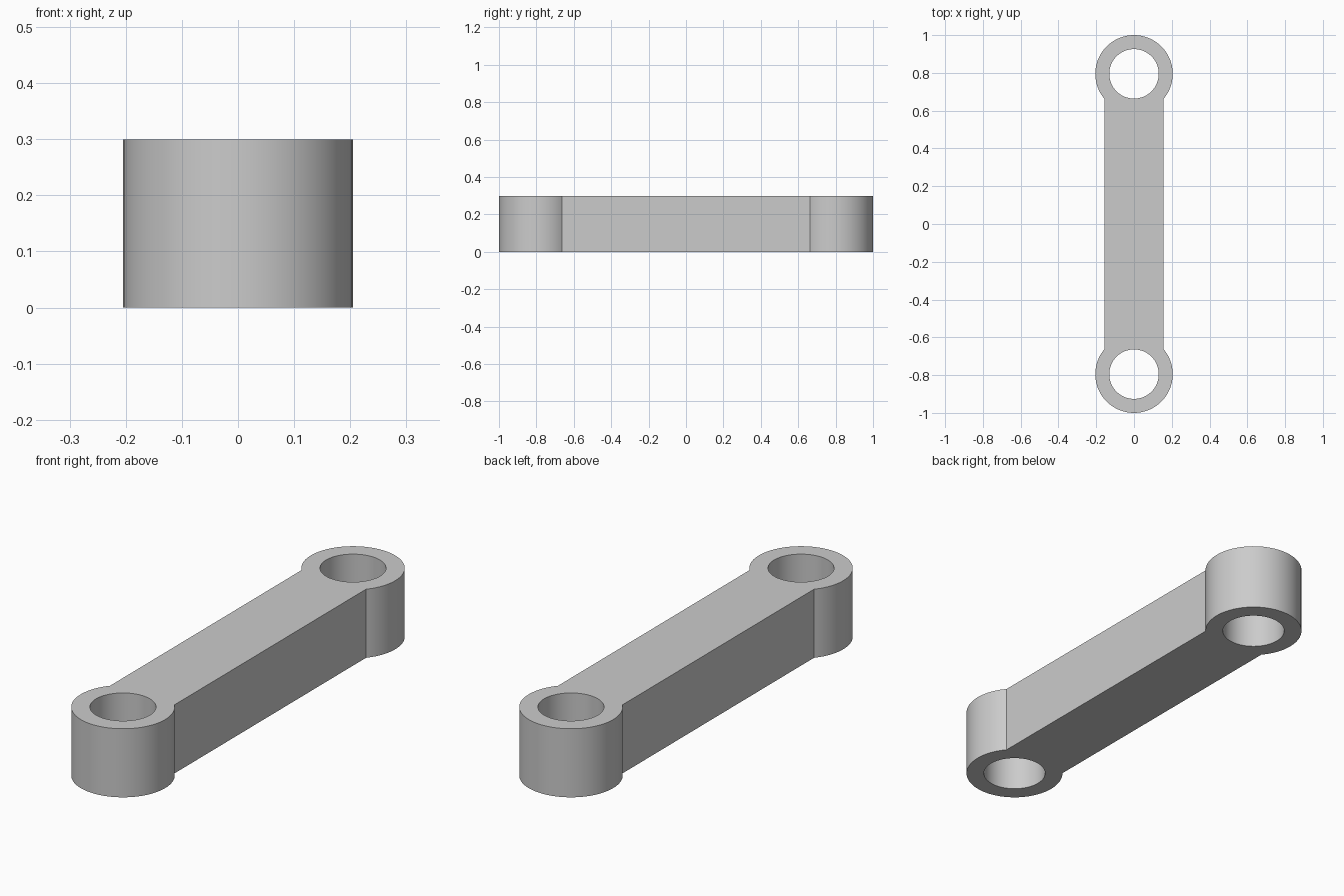
import bpy
import bmesh
from math import asin, cos, pi, sin

if "Cube" in bpy.data.objects:
    bpy.data.objects.remove(bpy.data.objects["Cube"], do_unlink=True)

HEIGHT = 0.3
EYE_Y = 0.795        # distance of each eye from the middle
EYE_R = 0.205        # outer radius of an eye
HOLE_R = 0.131
BAR_HALF = 0.156     # half width of the bar
SEGMENTS = 64

steel = bpy.data.materials.new("plain grey")
steel.use_nodes = True
grey = (0.6, 0.6, 0.6, 1)
steel.diffuse_color = grey
steel.node_tree.nodes["Principled BSDF"].inputs["Base Color"].default_value = grey


def arc(radius, cy, start, end, count):
    """Points along an arc centred on (0, cy), both ends included."""
    angles = [start + (end - start) * i / count for i in range(count + 1)]
    return [(radius * cos(a), cy + radius * sin(a)) for a in angles]


def add_loop(curve, points):
    spline = curve.splines.new("POLY")
    spline.points.add(len(points) - 1)
    for p, (x, y) in zip(spline.points, points):
        p.co = (x, y, 0, 1)
    spline.use_cyclic_u = True


# Flat profile: two round eyes joined by a straight bar, with a hole in each eye
profile = bpy.data.curves.new("link_profile", "CURVE")
profile.dimensions = "2D"
profile.fill_mode = "BOTH"
profile.extrude = HEIGHT / 2

neck = pi / 2 - asin(BAR_HALF / EYE_R)     # angle where the bar meets an eye
back = arc(EYE_R, EYE_Y, -neck, pi + neck, SEGMENTS)
add_loop(profile, back + [(-x, -y) for x, y in back])
for side in (-1, 1):
    add_loop(profile, arc(HOLE_R, side * EYE_Y, 0, 2 * pi, SEGMENTS)[:-1])

# Turn the extruded profile into one closed solid
source = bpy.data.objects.new("link_profile", profile)
bpy.context.collection.objects.link(source)
bpy.context.view_layer.update()
mesh = bpy.data.meshes.new_from_object(source)
bpy.data.objects.remove(source, do_unlink=True)
bpy.data.curves.remove(profile)

bm = bmesh.new()
bm.from_mesh(mesh)
bmesh.ops.remove_doubles(bm, verts=bm.verts, dist=0.0005)
bmesh.ops.translate(bm, verts=bm.verts, vec=(0, 0, HEIGHT / 2))
bmesh.ops.recalc_face_normals(bm, faces=bm.faces)
bm.to_mesh(mesh)
bm.free()

mesh.name = "connecting_link"
mesh.materials.clear()
mesh.materials.append(steel)
link = bpy.data.objects.new("connecting_link", mesh)
bpy.context.collection.objects.link(link)

# Smooth the round walls, keep the rims and necks sharp
bpy.ops.object.select_all(action="DESELECT")
link.select_set(True)
bpy.context.view_layer.objects.active = link
bpy.ops.object.shade_smooth_by_angle(angle=pi / 6)
